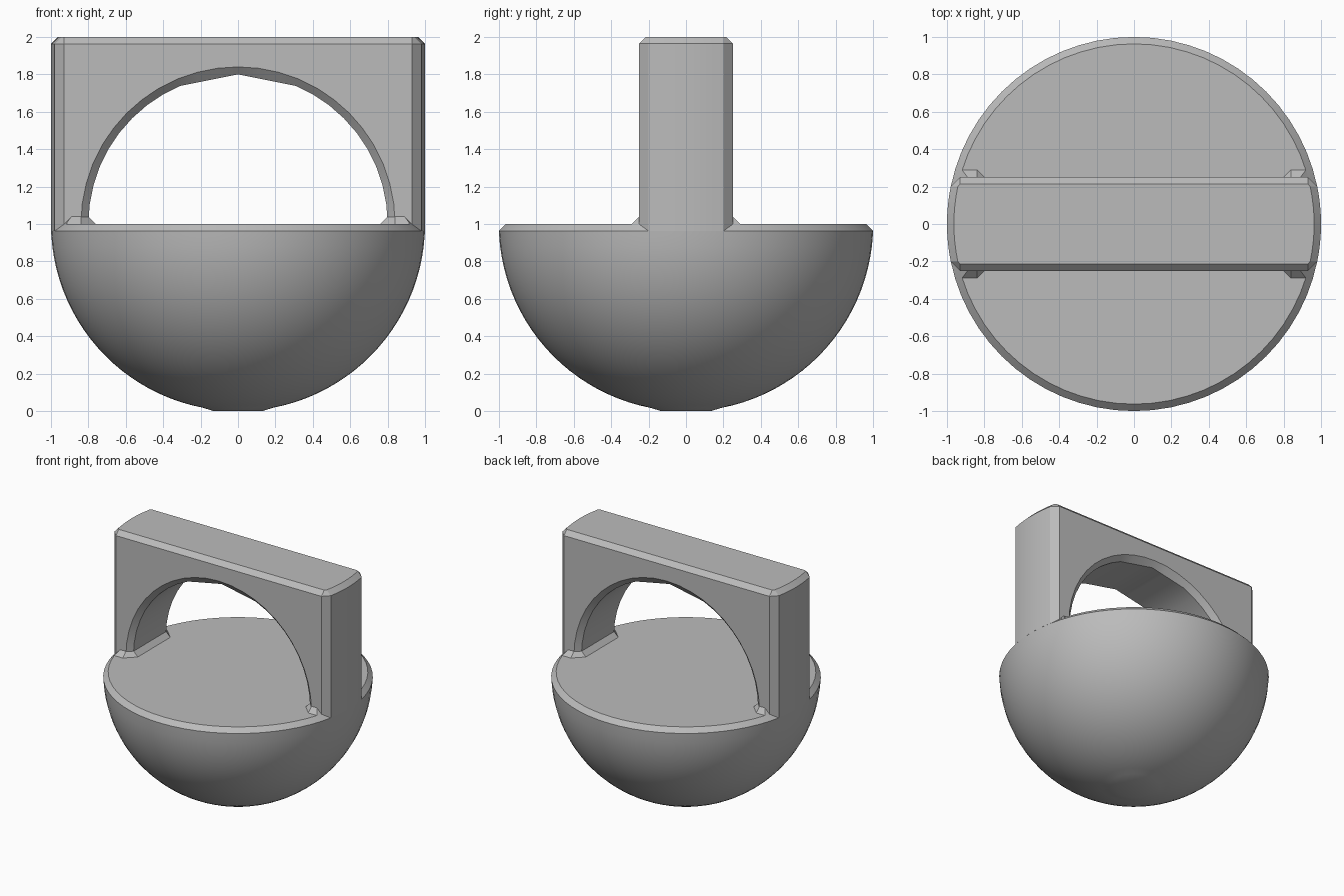
import bpy, bmesh
from math import sin, cos, pi, radians, sqrt

cube = bpy.data.objects.get("Cube")
if cube:
    bpy.data.objects.remove(cube, do_unlink=True)

grey = bpy.data.materials.new("plain grey")
grey.use_nodes = True
colour = (0.5, 0.5, 0.5, 1)
grey.diffuse_color = colour
grey.node_tree.nodes["Principled BSDF"].inputs["Base Color"].default_value = colour

BEVEL = 0.037   # chamfer on the rim and handle top
HALF = 0.25     # half depth of the handle


def finish(name, bm):
    """Turn a bmesh into a smooth-by-angle object."""
    bmesh.ops.recalc_face_normals(bm, faces=bm.faces)
    mesh = bpy.data.meshes.new(name)
    bm.to_mesh(mesh)
    bm.free()
    mesh.materials.append(grey)
    obj = bpy.data.objects.new(name, mesh)
    bpy.context.collection.objects.link(obj)
    return obj


def smooth(obj):
    bpy.ops.object.select_all(action='DESELECT')
    obj.select_set(True)
    bpy.context.view_layer.objects.active = obj
    bpy.ops.object.shade_smooth_by_angle(angle=radians(25))


def loft(name, rings):
    """Skin a list of equal-length closed rings and cap both ends."""
    bm = bmesh.new()
    loops = [[bm.verts.new(p) for p in ring] for ring in rings]
    for a, b in zip(loops, loops[1:]):
        for i in range(len(a)):
            j = (i + 1) % len(a)
            bm.faces.new((a[i], a[j], b[j], b[i]))
    bm.faces.new(loops[0])
    bm.faces.new(loops[-1])
    return finish(name, bm)


# Bowl: solid half sphere with a chamfered rim
def circle(r, z, n=64):
    return [(r * cos(2 * pi * i / n), r * sin(2 * pi * i / n), z) for i in range(n)]


steps = 24
angles = [radians(7.5 + 82.5 * i / steps) for i in range(steps)]
profile = [(sin(a), 1 - cos(a)) for a in angles if 1 - cos(a) < 1 - BEVEL - 0.01]
profile[0] = (profile[0][0], 0)
profile += [(1, 1 - BEVEL), (1 - BEVEL, 1)]
smooth(loft("bowl", [circle(r, z) for r, z in profile]))


# Handle: upright slab with rounded ends, chamfered corners and top
def slab_outline(inset, corner_y, z):
    r, face_y = 1 - inset, HALF - inset
    right = [(0.93, -face_y, z)]
    for i in range(9):
        y = corner_y * (i / 4 - 1)
        right.append((sqrt(r * r - y * y), y, z))
    right.append((0.93, face_y, z))
    return right + [(-x, -y, z) for x, y, z in right]


handle = loft("handle", [slab_outline(0, 0.2, 1 - BEVEL),
                         slab_outline(0, 0.2, 2 - BEVEL),
                         slab_outline(BEVEL, 0.2, 2)])


# Arch opening: flared at both faces, with a flattened crown inside
def arch(r, y, crown):
    points = []
    for i in range(25):
        a = pi * i / 24
        x, z = r * cos(a), r * sin(a)
        kink = radians(67.5)
        if crown and abs(x) < r * cos(kink):
            z = r - r * (1 - sin(kink)) * abs(x) / (r * cos(kink))
        points.append((x, y, 1 + z))
    return [(r, y, 0.9)] + points + [(-r, y, 0.9)]


flare = [(0.88, -0.29, False), (0.84, -HALF, False), (0.8, -0.21, True)]
rings = [arch(r, y, c) for r, y, c in flare]
rings += [arch(r, -y, c) for r, y, c in reversed(flare)]
cutter = loft("arch_cutter", rings)
cutter.hide_render = True
cut = handle.modifiers.new("arch opening", 'BOOLEAN')
cut.operation, cut.solver, cut.object = 'DIFFERENCE', 'EXACT', cutter
bpy.context.view_layer.objects.active = handle
bpy.ops.object.modifier_apply(modifier=cut.name)
bpy.data.objects.remove(cutter, do_unlink=True)
smooth(handle)

# Feet: sloped collars where each handle leg meets the bowl
base = [(0.93, HALF), (0.92, 0.29), (0.84, 0.29), (0.76, 0.21)]
top = [(0.89, HALF), (0.84, HALF), (0.8, 0.21)]
for name, side in (("left_foot", 1), ("right_foot", -1)):
    bm = bmesh.new()
    for outline, z in ((base, 1), (top, 1.04)):
        for x, y in outline:
            for s in (1, -1):
                bm.verts.new((side * x, s * y, z))
    bmesh.ops.convex_hull(bm, input=bm.verts)
    bmesh.ops.dissolve_limit(bm, angle_limit=0.02, verts=bm.verts, edges=bm.edges)
    finish(name, bm)
